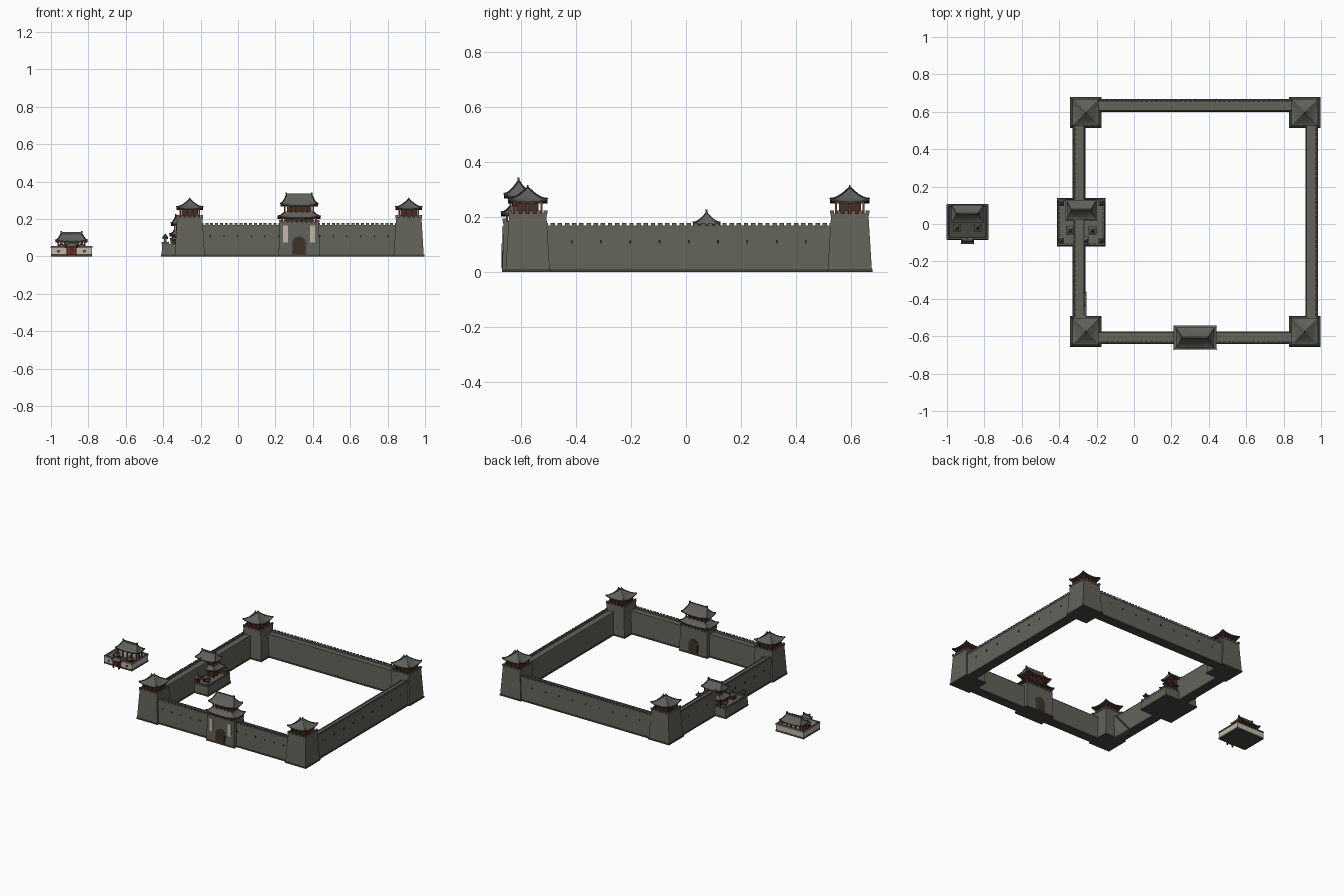
import bpy, bmesh, math
from mathutils import Vector

if "Cube" in bpy.data.objects:
    bpy.data.objects.remove(bpy.data.objects["Cube"])

COLORS = {
    "grey_stone": (0.125, 0.125, 0.105), "roof_tile": (0.115, 0.118, 0.102),
    "dark_stone": (0.06, 0.06, 0.052), "dark_timber": (0.05, 0.032, 0.02),
    "red_lacquer": (0.25, 0.03, 0.02), "cream_plaster": (0.52, 0.48, 0.38),
    "shadow_black": (0.015, 0.014, 0.012)}
MATS = list(COLORS)
for n, c in COLORS.items():
    bpy.data.materials.new(n).diffuse_color = (*c, 1)
STONE, TILE, DARK, WOOD, RED, CREAM, BLACK = range(7)


class Part:
    """Collects coloured solids into one named object."""
    def __init__(self, name):
        self.name, self.bm = name, bmesh.new()

    def face(self, vs, m):
        f = self.bm.faces.new(vs)
        f.material_index = m

    def block(self, m, cx, cy, z0, z1, hx, hy, tx=None, ty=None):
        """Box or battered block: half sizes at the bottom, then at the top."""
        tx, ty = hx if tx is None else tx, hy if ty is None else ty
        S = ((-1, -1), (1, -1), (1, 1), (-1, 1))
        lo = [self.bm.verts.new((cx + a * hx, cy + b * hy, z0)) for a, b in S]
        hi = [self.bm.verts.new((cx + a * tx, cy + b * ty, z1)) for a, b in S]
        self.face(lo[::-1], m)
        self.face(hi, m)
        for i in range(4):
            j = (i + 1) % 4
            self.face((lo[i], lo[j], hi[j], hi[i]), m)

    def beam(self, p, q, w, m):
        p, q = Vector(p), Vector(q)
        side = (q - p).cross(Vector((0, 0, 1)))
        side = side.normalized() * w if side.length > 1e-6 else Vector((w, 0, 0))
        up = Vector((0, 0, w))
        a, b = [[self.bm.verts.new(o + s * side + u * up)
                 for s, u in ((-1, -1), (1, -1), (1, 1), (-1, 1))] for o in (p, q)]
        self.face(a[::-1], m)
        self.face(b, m)
        for i in range(4):
            j = (i + 1) % 4
            self.face((a[i], a[j], b[j], b[i]), m)

    def roof(self, cx, cy, z, h, hx, hy, tx, ty, lift=0.012, rings=5, seg=4):
        """Concave hipped roof with upturned corners, soffit, hips and ridge."""
        th = 0.006
        grid = []
        for r in range(rings + 1):
            t = r / rings
            ax, ay = hx + (tx - hx) * t, hy + (ty - hy) * t
            ring = []
            for a, b, dx, dy in ((-1, -1, 1, 0), (1, -1, 0, 1), (1, 1, -1, 0), (-1, 1, 0, -1)):
                for k in range(seg):
                    s = 2 * k / seg
                    up = lift * abs(s - 1) ** 3 * (1 - t) ** 2
                    ring.append(Vector((cx + (a + dx * s) * ax, cy + (b + dy * s) * ay,
                                        z + h * t ** 1.4 + up)))
            grid.append(ring)
        low = [v - Vector((0, 0, th)) for v in grid[0]]
        rows = [[self.bm.verts.new(v) for v in ring] for ring in [low] + grid]
        n = 4 * seg
        for r in range(rings + 1):
            for i in range(n):
                j = (i + 1) % n
                self.face((rows[r][i], rows[r][j], rows[r + 1][j], rows[r + 1][i]),
                          TILE if r else DARK)
        self.face(rows[-1], TILE)
        mid = self.bm.verts.new((cx, cy, z - th))
        for i in range(n):
            self.face((rows[0][(i + 1) % n], rows[0][i], mid), DARK)
        for k in range(4):
            for r in range(rings):
                self.beam(grid[r][k * seg], grid[r + 1][k * seg], 0.0025, DARK)
        if ty < 0.01:  # closed top: ridge beam with raised ends, or a finial
            if tx > 0.01:
                self.block(TILE, cx, cy, z + h - 0.002, z + h + 0.007, tx, 0.004)
                for s in (-1, 1):
                    self.block(DARK, cx + s * tx, cy, z + h, z + h + 0.013, 0.004, 0.004)
            else:
                self.block(DARK, cx, cy, z + h - 0.004, z + h + 0.009, 0.005, 0.005, 0.002, 0.002)

    def storey(self, cx, cy, z0, z1, hx, hy, nx=4, ny=3, body=WOOD):
        """Timber core ringed with red columns and a top beam."""
        self.block(body, cx, cy, z0, z1, hx * 0.86, hy * 0.8)
        self.block(RED, cx, cy, z1 - 0.006, z1, hx, hy)
        for i in range(nx):
            for j in range(ny):
                if i in (0, nx - 1) or j in (0, ny - 1):
                    x = cx - hx + 2 * hx * i / (nx - 1)
                    y = cy - hy + 2 * hy * j / (ny - 1)
                    self.block(RED, x, y, z0, z1, 0.004, 0.004)

    def battlement(self, cx, cy, z, hx, hy, step=0.024, w=0.005):
        """Parapet with merlons round a rectangle."""
        for s in (-1, 1):
            for along, across, is_x in ((hx, hy, True), (hy, hx, False)):
                def put(u, half, z0, z1):
                    if is_x:
                        self.block(STONE, cx + u, cy + s * across, z0, z1, half, w)
                    else:
                        self.block(STONE, cx + s * across, cy + u, z0, z1, w, half)
                put(0, along + w, z, z + 0.008)
                n = max(2, round(2 * along / step))
                for i in range(n + 1):
                    put(-along + 2 * along * i / n, 0.007, z + 0.008, z + 0.018)

    def done(self):
        bmesh.ops.recalc_face_normals(self.bm, faces=self.bm.faces)
        me = bpy.data.meshes.new(self.name)
        self.bm.to_mesh(me)
        self.bm.free()
        for n in MATS:
            me.materials.append(bpy.data.materials[n])
        bpy.context.collection.objects.link(bpy.data.objects.new(self.name, me))


XW, XE, YS, YN = -0.258, 0.913, -0.575, 0.595   # corner tower centres


# Curtain walls: battered body, walkway parapet, merlons and arrow slits
def wall(name, p, q, n, slit):
    P, p, q, n = Part(name), Vector(p), Vector(q), Vector(n)
    d, L, c = (q - p).normalized(), (q - p).length, (p + q) / 2

    def put(m, u, v, z0, z1, hu, hv, tv=None):
        o = c + d * u + n * v
        h = [abs(d[i]) * hu + abs(n[i]) * hv for i in (0, 1)]
        t = [abs(d[i]) * hu + abs(n[i]) * (hv if tv is None else tv) for i in (0, 1)]
        P.block(m, o.x, o.y, z0, z1, *h, *t)
    put(DARK, 0, 0, 0, 0.01, L / 2, 0.034)
    put(STONE, 0, 0, 0.01, 0.16, L / 2, 0.031, 0.026)
    put(STONE, 0, 0.023, 0.16, 0.168, L / 2, 0.005)
    put(STONE, 0, -0.024, 0.16, 0.164, L / 2, 0.003)
    k = int(L / 0.026)
    for i in range(k):
        put(STONE, (i + 0.5) * L / k - L / 2, 0.023, 0.168, 0.178, 0.008, 0.005)
    k = int(L / slit)
    for i in range(k):
        put(BLACK, (i + 0.5) * L / k - L / 2, 0.027, 0.102, 0.115, 0.003, 0.0035)
    P.done()


wall("south_wall", (XW, -0.608), (XE, -0.608), (0, -1), 0.07)
wall("north_wall", (XW, 0.633), (XE, 0.633), (0, 1), 0.1)
wall("west_wall", (-0.294, YS), (-0.294, YN), (-1, 0), 0.1)
wall("east_wall", (0.95, YS), (0.95, YN), (1, 0), 0.1)

# Corner towers with pavilions
for name, x, y in (("south_west", XW, YS), ("south_east", XE, YS),
                   ("north_west", XW, YN), ("north_east", XE, YN)):
    P = Part(name + "_tower")
    P.block(DARK, x, y, 0, 0.01, 0.083, 0.083)
    P.block(STONE, x, y, 0.01, 0.204, 0.08, 0.08, 0.068, 0.068)
    P.battlement(x, y, 0.204, 0.065, 0.065)
    P.storey(x, y, 0.204, 0.254, 0.05, 0.05)
    P.roof(x, y, 0.254, 0.052, 0.072, 0.072, 0.002, 0.002)
    P.done()

# Main gatehouse: masonry mass, arches, banners, two-tier hall
gx, gy = 0.327, -0.608
P = Part("main_gatehouse")
P.block(DARK, gx, gy, 0, 0.01, 0.112, 0.061)
P.block(STONE, gx, gy, 0.01, 0.176, 0.11, 0.059, 0.105, 0.055)
P.battlement(gx, gy, 0.176, 0.101, 0.051)
P.storey(gx, gy, 0.176, 0.207, 0.09, 0.042, 6, 3)
P.roof(gx, gy, 0.207, 0.032, 0.115, 0.064, 0.078, 0.03, 0.01, 3)
P.storey(gx, gy, 0.232, 0.272, 0.076, 0.03, 6, 3)
P.roof(gx, gy, 0.272, 0.058, 0.1, 0.054, 0.068, 0.002)
for s in (-1, 1):
    for m, r, out in ((DARK, 0.039, 0.0605), (WOOD, 0.033, 0.0615)):
        pts = [(-r, 0.011), (r, 0.011)] + [
            (r * math.cos(a * math.pi / 10), 0.07 + r * math.sin(a * math.pi / 10))
            for a in range(11)]
        f, b = [[P.bm.verts.new((gx + u, gy + s * o, z)) for u, z in pts]
                for o in (out, 0.054)]
        P.face(f, m)
        P.face(b, m)
        for i in range(len(pts)):
            j = (i + 1) % len(pts)
            P.face((f[i], f[j], b[j], b[i]), m)
for s in (-1, 1):
    P.block(CREAM, gx + s * 0.072, gy - 0.057, 0.075, 0.165, 0.0135, 0.0035)
P.done()

# Wall stair rising to the south-west tower
P = Part("wall_stair")
for i in range(12):
    y0 = -0.36 - i * 0.0115
    P.block(STONE, -0.262, (y0 - 0.51) / 2, 0, 0.0135 * (i + 1), 0.009, (y0 + 0.51) / 2)
P.done()

# West terrace: stone platform, two-tier shrine, gate and small pavilions
tx, ty = -0.282, 0.01
P = Part("west_terrace_shrine")
P.block(DARK, tx, ty, 0, 0.01, 0.129, 0.129)
P.block(STONE, tx, ty, 0.01, 0.06, 0.127, 0.127, 0.123, 0.123)
P.battlement(tx, ty, 0.058, 0.119, 0.119)
P.storey(tx, 0.075, 0.06, 0.112, 0.066, 0.04)
P.roof(tx, 0.075, 0.112, 0.026, 0.085, 0.057, 0.06, 0.034, 0.01, 3)
P.storey(tx, 0.075, 0.132, 0.17, 0.057, 0.031)
P.roof(tx, 0.075, 0.17, 0.043, 0.076, 0.05, 0.052, 0.002, 0.01)
P.storey(tx, -0.09, 0.06, 0.098, 0.03, 0.012, 3, 2, RED)
P.roof(tx, -0.09, 0.098, 0.02, 0.04, 0.022, 0.028, 0.002, 0.006, 3)
for s in (-1, 1):
    P.storey(tx + s * 0.06, -0.035, 0.06, 0.09, 0.014, 0.014, 2, 2)
    P.roof(tx + s * 0.06, -0.035, 0.09, 0.02, 0.021, 0.021, 0.002, 0.002, 0.005, 3, 2)
    for y in (-0.09, 0.11):
        P.block(STONE, tx + s * 0.107, y, 0.06, 0.1, 0.006, 0.006)
        P.roof(tx + s * 0.107, y, 0.1, 0.014, 0.014, 0.014, 0.002, 0.002, 0.004, 2, 2)
P.done()

# Outlying courtyard: plastered wall with tiled coping, hall, gate, pavilions
cx, cy, hx, hy = -0.89, 0.011, 0.105, 0.088
P = Part("outer_courtyard")
P.block(DARK, cx, cy, 0, 0.012, 0.11, 0.093)
for s in (-1, 1):
    for m, z0, z1, w, e in ((CREAM, 0.012, 0.046, 0.004, 0.004), (TILE, 0.046, 0.057, 0.008, 0.005)):
        P.block(m, cx, cy + s * hy, z0, z1, hx + e, w, hx + e, w * 0.5 if m == TILE else w)
        P.block(m, cx + s * hx, cy, z0, z1, w, hy + e, w * 0.5 if m == TILE else w, hy + e)
    P.block(RED, cx + s * 0.07, cy - hy - 0.004, 0.022, 0.034, 0.008, 0.002)
    P.storey(cx + s * 0.055, -0.02, 0.012, 0.05, 0.012, 0.012, 2, 2)
    P.roof(cx + s * 0.055, -0.02, 0.05, 0.02, 0.019, 0.019, 0.002, 0.002, 0.005, 3, 2)
P.block(STONE, cx, 0.055, 0.012, 0.024, 0.084, 0.042)
P.storey(cx, 0.055, 0.024, 0.08, 0.07, 0.032, 5, 3, CREAM)
P.roof(cx, 0.055, 0.08, 0.043, 0.085, 0.047, 0.055, 0.002, 0.008)
P.block(RED, cx, -0.085, 0.008, 0.052, 0.024, 0.012)
P.block(WOOD, cx, -0.097, 0.012, 0.044, 0.01, 0.002)
for s in (-1, 1):
    P.block(RED, cx + s * 0.022, -0.102, 0, 0.052, 0.004, 0.004)
P.roof(cx, -0.09, 0.054, 0.017, 0.034, 0.018, 0.024, 0.002, 0.005, 3)
P.done()

for m in bpy.data.materials:
    if m.users and not m.is_grease_pencil:
        m.use_nodes = True
        m.node_tree.nodes["Principled BSDF"].inputs["Base Color"].default_value = m.diffuse_color
